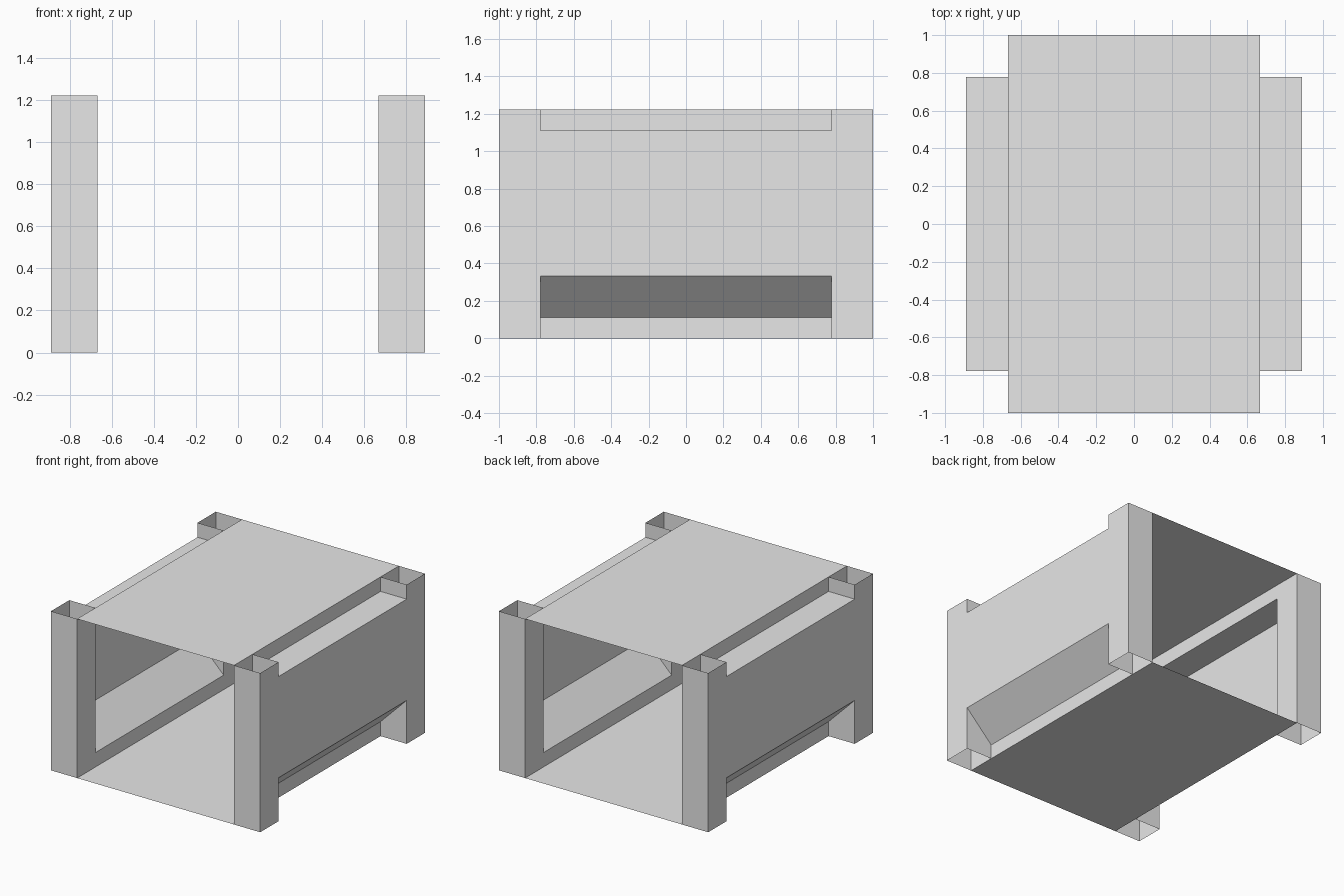
import bpy
from mathutils import Vector

if "Cube" in bpy.data.objects:
    bpy.data.objects.remove(bpy.data.objects["Cube"])

U = 1 / 9  # design module
W_IN, W_OUT = 6 * U, 8 * U      # inner and outer side planes
Y_POST, Y_END = 7 * U, 9 * U    # post inner face and end plane
H = 11 * U

grey = bpy.data.materials.new("light_grey")
grey.diffuse_color = (0.8, 0.8, 0.8, 1)
grey.use_nodes = True
grey.node_tree.nodes["Principled BSDF"].inputs["Base Color"].default_value = grey.diffuse_color


def sheet(name, profile, sweep, closed=False, mirror=(False, False)):
    """Sweep a thin profile along a vector, optionally mirrored in x and y."""
    n = len(profile)
    pts = [Vector(p) for p in profile]
    verts = pts + [p + Vector(sweep) for p in pts]
    faces = [(i, (i + 1) % n, (i + 1) % n + n, i + n)
             for i in range(n if closed else n - 1)]
    mesh = bpy.data.meshes.new(name)
    mesh.from_pydata(verts, [], faces)
    mesh.materials.append(grey)
    obj = bpy.data.objects.new(name, mesh)
    bpy.context.collection.objects.link(obj)
    if any(mirror):
        mod = obj.modifiers.new("mirror", 'MIRROR')
        mod.use_axis = (mirror[0], mirror[1], False)
    return obj


# Thin floor and roof sheets
sheet("floor", [(W_IN, -Y_END, 0), (-W_IN, -Y_END, 0)], (0, 2 * Y_END, 0))
sheet("roof", [(-W_IN, -Y_END, H), (W_IN, -Y_END, H)], (0, 2 * Y_END, 0))

# Hollow corner posts, open at top and bottom
sheet("corner_post",
      [(W_IN, -Y_END, 0), (W_OUT, -Y_END, 0),
       (W_OUT, -Y_POST, 0), (W_IN, -Y_POST, 0)],
      (0, 0, H), closed=True, mirror=(True, True))

# Side bay: top rail, ledge, outer panel, sloped underside, bottom rail
bay = [(W_IN, H), (W_IN, 10 * U), (W_OUT, 10 * U),
       (W_OUT, 3 * U), (W_IN, U), (W_IN, 0)]
sheet("side_bay", [(x, -Y_POST, z) for x, z in bay],
      (0, 2 * Y_POST, 0), mirror=(True, False))
